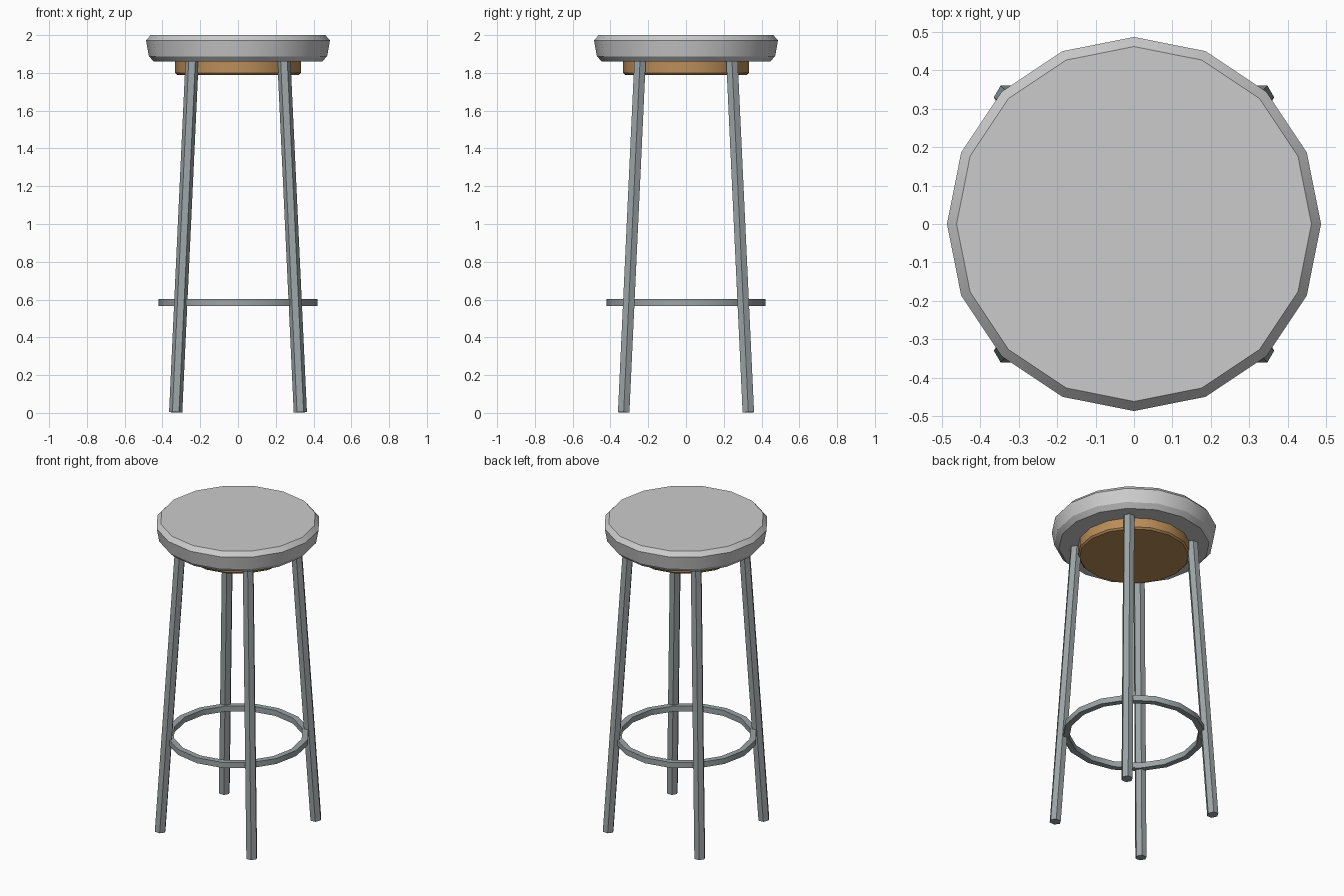
import bpy, math
from mathutils import Vector, Matrix

if "Cube" in bpy.data.objects:
    bpy.data.objects.remove(bpy.data.objects["Cube"])


def lathe(name, profile, sides, closed=False, matrix=None, color=None):
    """Spin (radius, z) points round z; cap the ends or close into a ring."""
    verts = []
    for r, z in profile:
        for i in range(sides):
            a = 2 * math.pi * i / sides
            v = Vector((r * math.cos(a), r * math.sin(a), z))
            verts.append(matrix @ v if matrix else v)
    n = len(profile)
    faces = []
    for k in range(n if closed else n - 1):
        lo, hi = k * sides, (k + 1) % n * sides
        for i in range(sides):
            j = (i + 1) % sides
            faces.append((lo + i, lo + j, hi + j, hi + i))
    if not closed:
        faces.append(tuple(reversed(range(sides))))
        faces.append(tuple(range((n - 1) * sides, n * sides)))
    mesh = bpy.data.meshes.new(name)
    mesh.from_pydata(verts, [], faces)
    ob = bpy.data.objects.new(name, mesh)
    bpy.context.collection.objects.link(ob)
    if color:
        mat = bpy.data.materials.new(name)
        mat.diffuse_color = color
        mat.use_nodes = True
        mat.node_tree.nodes["Principled BSDF"].inputs["Base Color"].default_value = mat.diffuse_color
        mesh.materials.append(mat)
    bpy.ops.object.select_all(action='DESELECT')
    ob.select_set(True)
    bpy.context.view_layer.objects.active = ob
    bpy.ops.object.shade_smooth_by_angle(angle=math.radians(30))
    return ob


# Padded seat with bevelled rims
lathe("seat", [(0.445, 1.86), (0.472, 1.888), (0.487, 1.972), (0.462, 2.0)], 16)

# Wooden disc under the seat
lathe("seat_base", [(0.323, 1.79), (0.333, 1.80), (0.333, 1.87)], 16,
      color=(0.50, 0.27, 0.10, 1))

# Foot ring with square section
lathe("foot_ring", [(0.385, 0.567), (0.422, 0.567), (0.422, 0.603), (0.385, 0.603)],
      16, closed=True, color=(0.33, 0.37, 0.38, 1))

# Four splayed hexagonal legs
for side, sx in (("left", -1), ("right", 1)):
    for end, sy in (("front", -1), ("back", 1)):
        foot = Vector((sx * 0.33, sy * 0.33, 0.003))
        axis = Vector((sx * 0.243, sy * 0.243, 1.87)) - foot
        tilt = Vector((0, 0, 1)).rotation_difference(axis).to_matrix().to_4x4()
        lathe(f"{end}_{side}_leg", [(0.035, 0), (0.035, axis.length)], 6,
              matrix=Matrix.Translation(foot) @ tilt, color=(0.33, 0.37, 0.38, 1))
